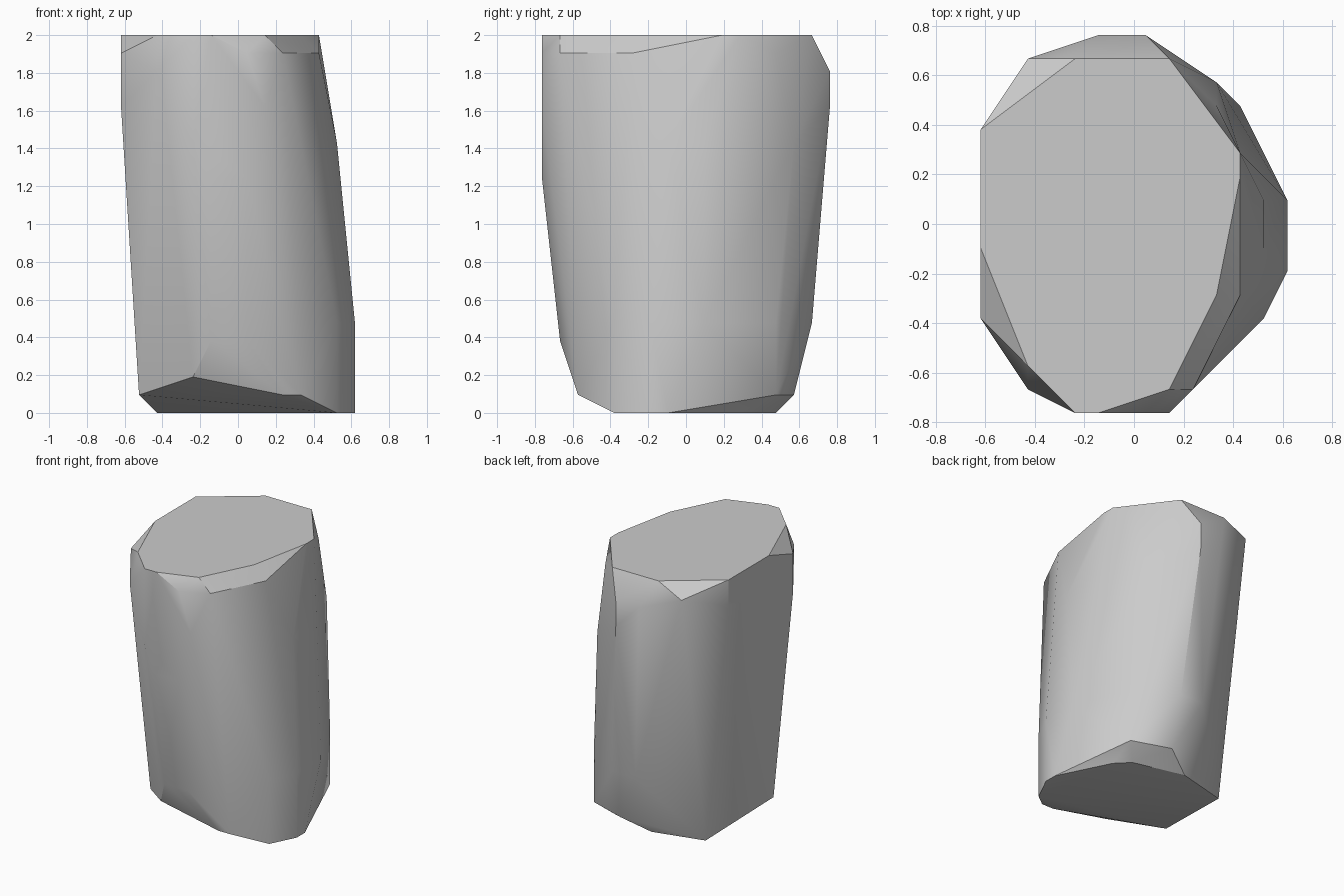
import bpy
import bmesh
import math
from mathutils import Vector

cube = bpy.data.objects.get("Cube")
if cube:
    bpy.data.objects.remove(cube, do_unlink=True)

# The stone is a convex block whose corners sit on a regular lattice
STEP = 2 / 21
HALF_WIDTH = 6.5


def corner(column, row, layer):
    """Turn lattice steps into a position in the frame."""
    return Vector((column - HALF_WIDTH, row, layer)) * STEP


def make_material(name, colour):
    material = bpy.data.materials.new(name)
    material.use_nodes = True
    material.diffuse_color = colour
    material.node_tree.nodes["Principled BSDF"].inputs["Base Color"].default_value = colour
    return material


def hull_object(name, rings, material):
    """Wrap a convex skin around the corners of every ring."""
    bm = bmesh.new()
    for layer, ring in rings:
        for column, row in ring:
            bm.verts.new(corner(column, row, layer))
    result = bmesh.ops.convex_hull(bm, input=bm.verts[:])
    spare = {g for g in result["geom_interior"] + result["geom_unused"]
             if isinstance(g, bmesh.types.BMVert)}
    bmesh.ops.delete(bm, geom=list(spare), context="VERTS")
    # Merge coplanar triangles into clean flat facets
    bmesh.ops.dissolve_limit(bm, angle_limit=math.radians(1),
                             verts=bm.verts[:], edges=bm.edges[:])
    bmesh.ops.recalc_face_normals(bm, faces=bm.faces[:])
    mesh = bpy.data.meshes.new(name)
    bm.to_mesh(mesh)
    bm.free()
    mesh.materials.append(material)
    obj = bpy.data.objects.new(name, mesh)
    bpy.context.collection.objects.link(obj)
    return obj


# Flat top outline, then the chipped corners just under it
top_rim = [(11, 3), (11, 2), (10, -3), (8, -7), (5, -8), (4, -8),
           (2, -6), (0, -1), (0, 4), (4, 7), (8, 7)]
top_chips = [(2, 7), (10, 5), (11, -3), (9, -7), (7, -8), (0, -4)]

# Bulging sides
shoulder = [(5, 8), (7, 8), (0, 4), (2, -7)]
upper_side = [(8, -8), (7, 8), (0, -4)]
middle_side = [(4, -8), (12, -1), (12, 1), (10, 6)]
waist = [(7, -8), (5, -8)]
lower_side = [(13, 1), (13, -2), (11, 5), (8, 7), (6, 7), (12, -4)]
front_foot = [(7, -7), (5, -7)]

# Uneven foot: raised chips around a flat base
foot_peak = [(4, -6)]
foot_chips = [(1, -3), (9, -6), (10, -6), (11, 5), (8, 6)]
base = [(13, -1), (13, -2), (12, -4), (2, 4), (6, 5), (10, 4), (11, 3)]

rings = [(21, top_rim), (20, top_chips), (19, shoulder), (17, upper_side),
         (15, middle_side), (13, waist), (5, lower_side), (4, front_foot),
         (2, foot_peak), (1, foot_chips), (0, base)]

grey = make_material("stone grey", (0.6, 0.6, 0.6, 1))
stone = hull_object("stone_block", rings, grey)

# Soft shading over the sides, crisp edges at the chips
bpy.ops.object.select_all(action="DESELECT")
stone.select_set(True)
bpy.context.view_layer.objects.active = stone
bpy.ops.object.shade_smooth_by_angle(angle=math.radians(30))
